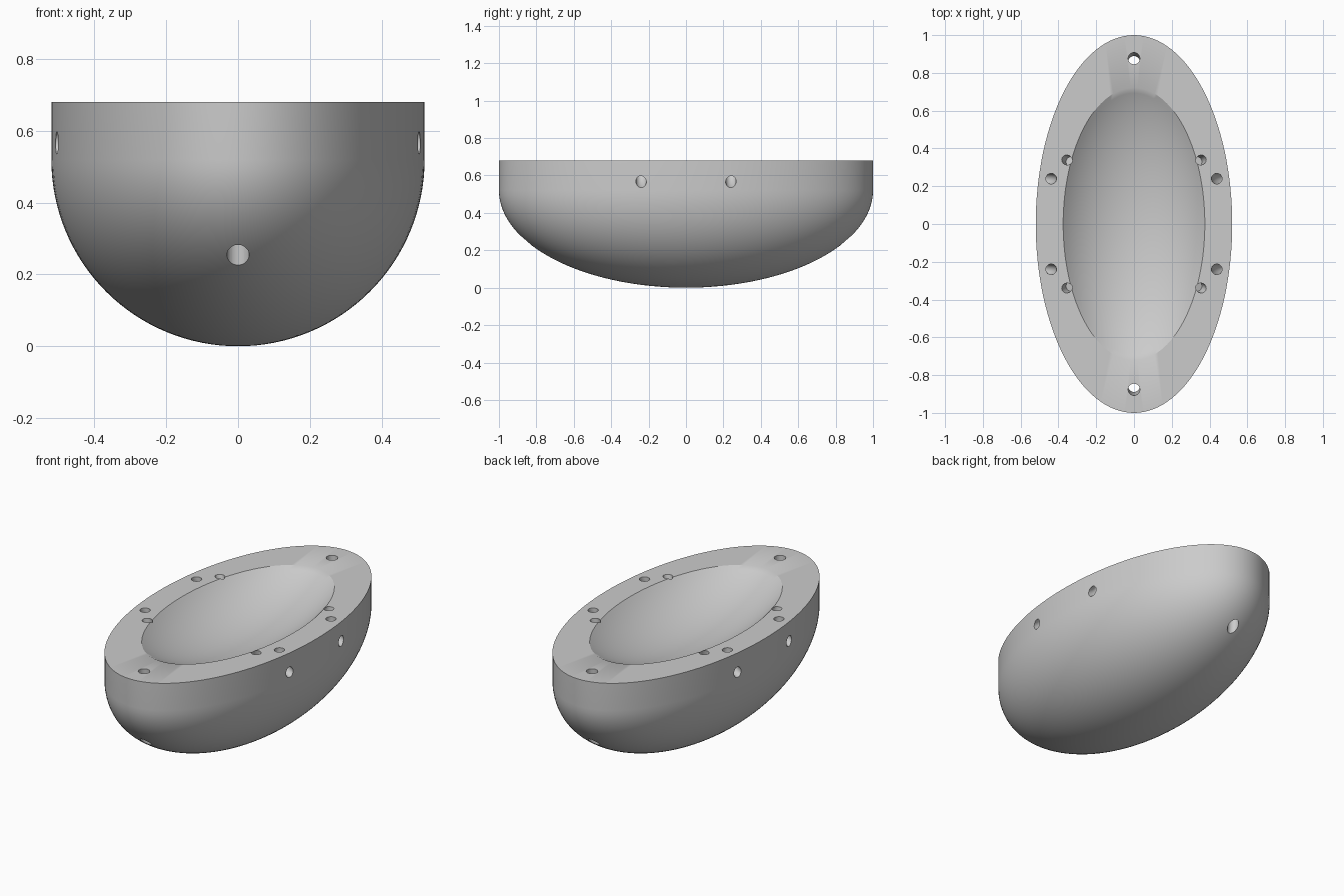
import bpy
import bmesh
from math import sin, cos, asin, pi
from mathutils import Vector, Matrix

if "Cube" in bpy.data.objects:
    bpy.data.objects.remove(bpy.data.objects["Cube"], do_unlink=True)

R = 0.52            # hull radius across
RIM = 0.68          # rim height
LENGTHEN = 1 / R    # stretch along y
SEGMENTS = 128

grey = bpy.data.materials.new("plain grey")
grey.use_nodes = True
colour = (0.6, 0.6, 0.6, 1)
grey.diffuse_color = colour
grey.node_tree.nodes["Principled BSDF"].inputs["Base Color"].default_value = colour


def add_object(name, bm):
    mesh = bpy.data.meshes.new(name)
    bmesh.ops.recalc_face_normals(bm, faces=bm.faces)
    bm.to_mesh(mesh)
    bm.free()
    mesh.materials.append(grey)
    obj = bpy.data.objects.new(name, mesh)
    bpy.context.collection.objects.link(obj)
    return obj


def arc(centre_z, start, end, steps):
    angles = [start + (end - start) * i / steps for i in range(steps + 1)]
    return [Vector((R * sin(a), 0, centre_z - R * cos(a))) for a in angles]


# Hull: round bottom, upright side, flat rim and shallow dished hollow
dish_angle = asin(0.375 / R)
profile = arc(R, 0, pi / 2, 32) + [Vector((R, 0, RIM))] + arc(2 * R, dish_angle, 0, 20)
profile[0].x = profile[-1].x = 0
bm = bmesh.new()
verts = [bm.verts.new(p) for p in profile]
edges = [bm.edges.new(pair) for pair in zip(verts, verts[1:])]
bmesh.ops.spin(bm, geom=verts + edges, cent=(0, 0, 0), axis=(0, 0, 1),
               angle=2 * pi, steps=SEGMENTS, use_merge=True)
bmesh.ops.remove_doubles(bm, verts=bm.verts, dist=0.0001)
bmesh.ops.scale(bm, vec=(1, LENGTHEN, 1), verts=bm.verts)
hull = add_object("hull", bm)


def rod(name, start, end, radius):
    start, end = Vector(start), Vector(end)
    axis = end - start
    bm = bmesh.new()
    turn = axis.to_track_quat("Z", "Y").to_matrix().to_4x4()
    bmesh.ops.create_cone(bm, cap_ends=True, segments=32, radius1=radius, radius2=radius,
                          depth=axis.length,
                          matrix=Matrix.Translation((start + end) / 2) @ turn)
    return add_object(name, bm)


def ring(name, centre, major, minor):
    bm = bmesh.new()
    bmesh.ops.create_circle(bm, segments=24, radius=minor,
                            matrix=Matrix.Translation((major, 0, 0)))
    bmesh.ops.spin(bm, geom=bm.verts[:] + bm.edges[:], cent=(0, 0, 0), axis=(0, 1, 0),
                   angle=2 * pi, steps=64, use_merge=True)
    # The circle must stand across the sweep direction
    bmesh.ops.remove_doubles(bm, verts=bm.verts, dist=0.00001)
    bmesh.ops.translate(bm, vec=centre, verts=bm.verts)
    return add_object(name, bm)


# Holes: one through each end, elbows in the sides, short sockets by the hollow
cutters = []
for sy in (-1, 1):
    cutters.append(rod("end_hole", (0, sy * 0.882, 0.8), (0, sy * 0.85, 0.1), 0.031))
    for sx in (-1, 1):
        cutters.append(ring("side_hole", (sx * 0.553, sy * 0.24, 0.67), 0.115, 0.028))
        cutters.append(rod("socket", (sx * 0.362, sy * 0.342, 0.7),
                           (sx * 0.335, sy * 0.33, 0.62), 0.026))

bpy.context.view_layer.objects.active = hull
for cutter in cutters:
    cutter.hide_render = True
    cut = hull.modifiers.new(cutter.name, "BOOLEAN")
    cut.operation = "DIFFERENCE"
    cut.solver = "EXACT"
    cut.object = cutter
    bpy.ops.object.modifier_apply(modifier=cut.name)
    bpy.data.objects.remove(cutter, do_unlink=True)

# Smooth shading with crisp rim and hole edges
bpy.ops.object.select_all(action="DESELECT")
hull.select_set(True)
bpy.ops.object.shade_smooth_by_angle(angle=pi / 6)
